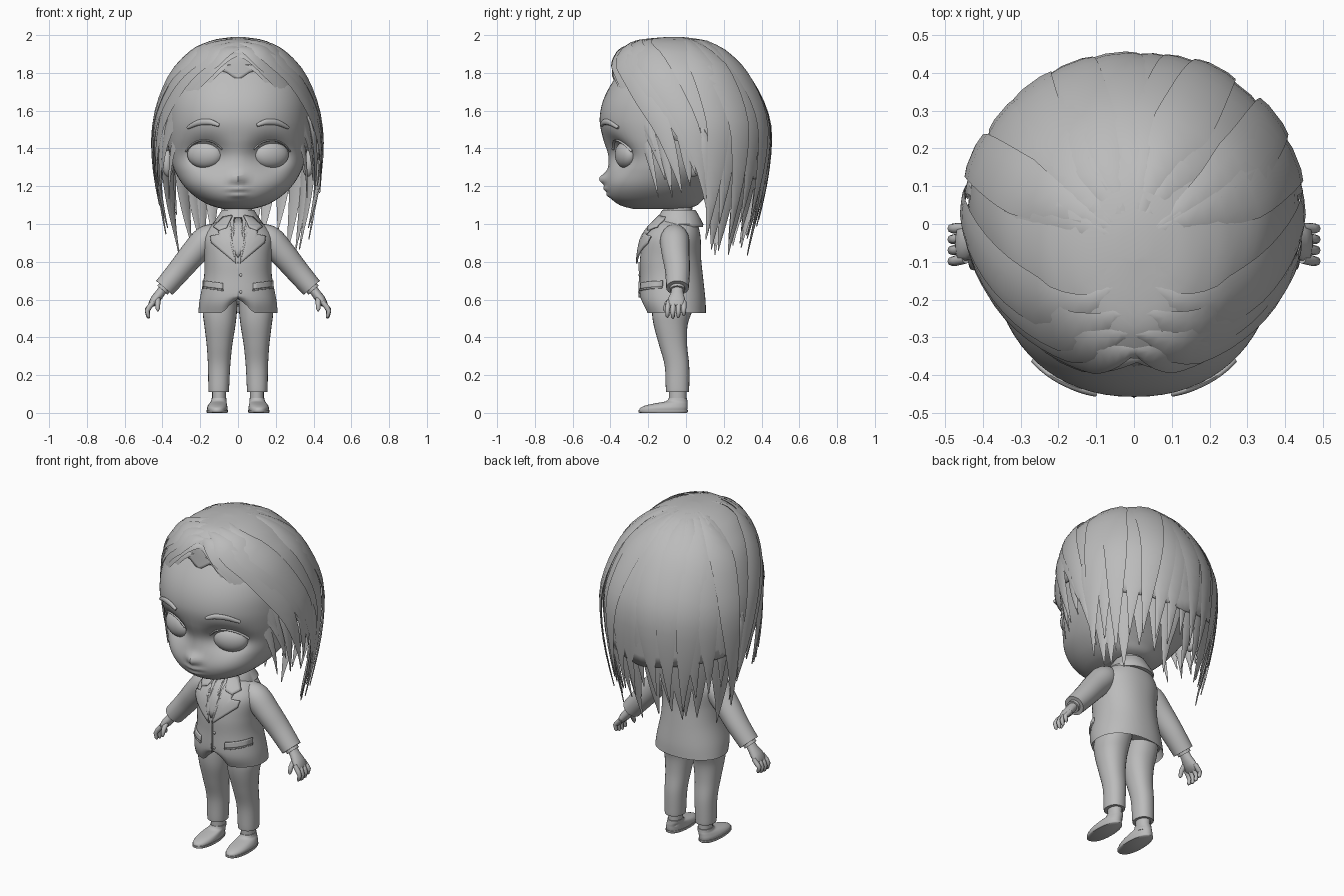
import bpy, bmesh, math, random
from mathutils import Vector
from math import sin, cos, pi, radians, exp

random.seed(4)
if "Cube" in bpy.data.objects:
    bpy.data.objects.remove(bpy.data.objects["Cube"])

GREY = (0.5, 0.5, 0.5, 1)
mat = bpy.data.materials.new("plain grey")
mat.use_nodes = True
mat.diffuse_color = GREY
mat.node_tree.nodes["Principled BSDF"].inputs["Base Color"].default_value = GREY
SIDES = (("left", 1), ("right", -1))


def finish(name, bm, angle=50):
    bmesh.ops.recalc_face_normals(bm, faces=bm.faces)
    mesh = bpy.data.meshes.new(name)
    bm.to_mesh(mesh)
    bm.free()
    mesh.materials.append(mat)
    ob = bpy.data.objects.new(name, mesh)
    bpy.context.collection.objects.link(ob)
    bpy.ops.object.select_all(action="DESELECT")
    ob.select_set(True)
    bpy.context.view_layer.objects.active = ob
    bpy.ops.object.shade_smooth_by_angle(angle=radians(angle))
    return ob


def skin(bm, rings, close_end=True):
    vs = [[bm.verts.new(p) for p in r] for r in rings]
    n = len(vs[0])
    for a, b in zip(vs, vs[1:]):
        for i in range(n):
            bm.faces.new((a[i], a[(i + 1) % n], b[(i + 1) % n], b[i]))
    bm.faces.new(vs[0])
    if close_end:
        bm.faces.new(vs[-1])


def dense(rows, k=5):
    """Catmull-Rom through rows of numbers."""
    out = []
    for i in range(len(rows) - 1):
        p = [rows[max(0, min(len(rows) - 1, i + d))] for d in (-1, 0, 1, 2)]
        for j in range(k):
            t = j / k
            out.append([b + 0.5 * t * (c - a + t * (2*a - 5*b + 4*c - d + t * (3*(b - c) + d - a)))
                        for a, b, c, d in zip(*p)])
    return out + [list(rows[-1])]


def at(rows, z):
    """Linear lookup in rows that rise with their first number."""
    if z <= rows[0][0]:
        return rows[0]
    for a, b in zip(rows, rows[1:]):
        if z <= b[0]:
            t = (z - a[0]) / max(1e-6, b[0] - a[0])
            return [u + (v - u) * t for u, v in zip(a, b)]
    return rows[-1]


def spow(v, e):
    return math.copysign(abs(v) ** e, v)


def loft(name, rows, n=32, power=2.2, deform=None, angle=50):
    """Rows are height, centre x, half width, front y, back y."""
    bm, rings = bmesh.new(), []
    for z, cx, rx, yf, yb in rows:
        ring = []
        for i in range(n):
            a = 2 * pi * i / n
            p = Vector((cx + rx * spow(sin(a), 2 / power),
                        (yf + yb) / 2 - (yb - yf) / 2 * spow(cos(a), 2 / power), z))
            ring.append(deform(p) if deform else p)
        rings.append(ring)
    skin(bm, rings)
    return finish(name, bm, angle)


def sweep(name, pts, sizes, normal, n=10, angle=50):
    """Tube along pts; sizes are (half width, half thickness)."""
    pts = [Vector(p) for p in pts]
    bm, rings = bmesh.new(), []
    for i, p in enumerate(pts):
        t = (pts[min(i + 1, len(pts) - 1)] - pts[max(i - 1, 0)]).normalized()
        nv = normal(p) if callable(normal) else Vector(normal)
        side = t.cross(nv).normalized()
        nv = side.cross(t)
        w, h = sizes[i]
        rings.append([p + side * w * cos(2*pi*k/n) + nv * h * sin(2*pi*k/n) for k in range(n)])
    skin(bm, rings)
    return finish(name, bm, angle)


def ball(name, loc, radii, turn=0):
    bm = bmesh.new()
    bmesh.ops.create_uvsphere(bm, u_segments=28, v_segments=16, radius=1)
    bmesh.ops.scale(bm, vec=radii, verts=bm.verts)
    ob = finish(name, bm)
    ob.location, ob.rotation_euler = loc, (0, 0, turn)


# Head with eye sockets, nose and lips
def face(p):
    if p.y < -0.1:
        g = lambda x, dx, z, dz: exp(-((abs(p.x) - x) / dx) ** 2 - ((p.z - z) / dz) ** 2)
        p.y += 0.085 * g(.175, .1, 1.37, .08) - 0.042 * g(0, .035, 1.24, .032)
        p.y -= 0.018 * g(0, .045, 1.185, .014) + 0.014 * g(0, .04, 1.152, .013)
    return p


HEAD = dense([(1.08, 0, .08, -.28, 0), (1.1, 0, .15, -.35, .06), (1.14, 0, .22, -.4, .1),
              (1.2, 0, .285, -.42, .16), (1.28, 0, .335, -.415, .25), (1.36, 0, .36, -.415, .3),
              (1.45, 0, .375, -.44, .34), (1.55, 0, .38, -.457, .36), (1.65, 0, .375, -.44, .36),
              (1.75, 0, .345, -.39, .32), (1.85, 0, .27, -.31, .24), (1.93, 0, .13, -.19, .1)], 8)
loft("head", HEAD, 72, 2.2, face)
loft("neck", [(.95, 0, .085, -.13, .05), (1.05, 0, .075, -.12, .03), (1.14, 0, .075, -.12, .04)], 24, 2)


def front_y(rows, x, z, power=2.2):
    _, cx, rx, yf, yb = at(rows, z)
    u = min(.98, abs(x - cx) / rx)
    return (yf + yb) / 2 - (yb - yf) / 2 * (1 - u ** power) ** (1 / power)


for side, s in SIDES:
    ball(side + "_eye", (s * .175, -.318, 1.367), (.097, .052, .072), s * radians(20))
    ball(side + "_ear", (s * .37, .04, 1.32), (.03, .045, .07), s * .3)
    brow = dense([(.1, 1.522), (.15, 1.54), (.21, 1.536), (.265, 1.51)], 4)
    sweep(side + "_eyebrow", [(s * x, front_y(HEAD, x, z) - .002, z) for x, z in brow],
          [(.006 + .01 * sin(pi * (i + 1) / 14), .01) for i in range(13)], (0, -1, 0))
    lash = dense([(.085, 1.395), (.13, 1.432), (.19, 1.442), (.24, 1.422), (.275, 1.385)], 4)
    sweep(side + "_upper_lid", [(s * x, face(Vector((x, front_y(HEAD, x, z), z))).y - .004, z)
                                for x, z in lash], [(.005, .008)] * len(lash), (0, -1, 0), 8)

# Jacket body, notched at the front of the hem
JACKET = dense([(.53, 0, .21, -.215, .105), (.6, 0, .203, -.243, .103), (.72, 0, .18, -.243, .09),
                (.82, 0, .178, -.243, .08), (.92, 0, .185, -.225, .078), (.98, 0, .155, -.19, .068),
                (1.02, 0, .105, -.15, .055), (1.05, 0, .07, -.12, .04)], 6)


def hem(p):
    if p.y < 0 and p.z < .62:
        p.z += max(0, 1 - abs(p.x) / .075) ** .7 * .075 * (.62 - p.z) / .09
    return p


loft("jacket", [(.57, 0, .19, -.19, .09)] + JACKET, 64, 2.2, hem)


def plate(name, outline, lift=.008, mirror=1):
    """Flat panel laid over the jacket front."""
    bm = bmesh.new()
    bm.faces.new([bm.verts.new((mirror * x, 0, z)) for x, z in outline])
    bmesh.ops.triangulate(bm, faces=bm.faces)
    bmesh.ops.subdivide_edges(bm, edges=bm.edges, cuts=4, use_grid_fill=True)
    for v in bm.verts:
        v.co.y = front_y(JACKET, v.co.x, v.co.z) - lift
    ob = finish(name, bm)
    mod = ob.modifiers.new("thickness", "SOLIDIFY")
    mod.thickness, mod.offset = .009, 0


plate("tie", [(-.02, 1.03), (.02, 1.03), (.013, .99), (.035, .88), (0, .82), (-.035, .88), (-.013, .99)], .012)
for side, s in SIDES:
    plate(side + "_lapel", [(.045, 1.03), (.105, .965), (.1, .945), (.145, .935), (.14, .9), (.01, .79),
                            (.03, .86), (.05, .95)], .017, s)
    plate(side + "_collar_tip", [(.03, 1.045), (.08, 1.035), (.13, .985), (.1, .965), (.06, .98)], .022, s)
    plate(side + "_pocket_flap", [(.08, .655), (.185, .668), (.185, .7), (.08, .687)], .008, s)
    plate(side + "_pocket_trim", [(.078, .645), (.187, .66), (.187, .668), (.078, .653)], .011, s)
plate("jacket_edge", [(-.003, .8), (.003, .8), (.003, .61), (-.003, .61)], .002)
for z in (.73, .64):
    ball("jacket_button", (.014, front_y(JACKET, 0, z) - .003, z), (.008, .005, .008))
loft("collar", [(.985, 0, .13, -.165, .09), (1.0, 0, .135, -.16, .092), (1.05, 0, .1, -.14, .065),
                (1.075, 0, .085, -.125, .05), (1.07, 0, .075, -.115, .04)], 32, 2)

# Sleeves, hands and legs
for side, s in SIDES:
    m = lambda rows: [(s * x, y, z) for x, y, z in rows]
    arm = dense([(.1, -.06, .955, .05), (.165, -.06, .92, .073), (.235, -.055, .845, .07),
                 (.31, -.045, .755, .063), (.39, -.045, .662, .057)], 5)
    sweep(side + "_sleeve", m([r[:3] for r in arm]), [(r[3], r[3] * 1.05) for r in arm], (0, -1, 0), 20)
    sweep(side + "_shirt_cuff", m([(.37, -.045, .685), (.4, -.046, .65)]), [(.036, .04)] * 2, (0, -1, 0), 16)
    sweep(side + "_palm", m([(.39, -.045, .665), (.415, -.047, .63), (.437, -.05, .602), (.458, -.052, .575),
                             (.465, -.052, .565)]),
          [(.024, .03), (.025, .034), (.026, .046), (.018, .048), (.01, .04)], (0, -1, 0), 14)
    for i in range(4):
        y, drop = -.092 + i * .027, (.005, 0, .004, .014)[i]
        sweep(side + "_finger", m([(.445, y, .59), (.47, y * 1.05, .56), (.481, y * 1.07, .535 + drop),
                                   (.475, y * 1.07, .508 + drop), (.47, y * 1.07, .5 + drop)]),
              [(.013, .013), (.014, .014), (.0125, .0125), (.01, .01), (.004, .004)], (0, -1, 0), 8)
    sweep(side + "_thumb", m([(.425, -.07, .61), (.425, -.1, .58), (.425, -.112, .55), (.424, -.113, .538)]),
          [(.014, .014), (.014, .014), (.011, .011), (.004, .004)], (1, 0, 0), 8)

    c = lambda rows: [(z, s * x, w, f, b) for z, x, w, f, b in rows]
    loft(side + "_trouser_leg", c(dense([(.11, .102, .053, -.105, .015), (.13, .102, .055, -.107, .017),
         (.25, .1, .059, -.113, .017), (.36, .098, .068, -.143, .006), (.46, .096, .082, -.17, .008),
         (.53, .096, .09, -.18, .03), (.6, .09, .088, -.18, .06)])), 28)
    loft(side + "_ankle", c([(.04, .1, .037, -.09, .002), (.12, .1, .037, -.09, .002)]), 16, 2)
    loft(side + "_sole", c([(0, .11, .053, -.245, .005), (.004, .11, .056, -.252, .01),
                            (.015, .11, .056, -.252, .01)]), 32)
    loft(side + "_shoe", c(dense([(.014, .11, .053, -.248, .006), (.028, .11, .054, -.24, .008),
         (.042, .108, .05, -.205, .008), (.053, .105, .045, -.15, .008), (.062, .102, .041, -.105, .007),
         (.078, .1, .04, -.092, .006)], 3)), 32)

# Hair volume: height, centre y, half width, half depth
HAIR = dense([(.8, .02, .37, .33), (.9, .02, .385, .35), (1.1, .03, .42, .385), (1.3, .04, .44, .405),
              (1.5, .04, .44, .41), (1.65, .01, .41, .395), (1.8, -.03, .35, .345), (1.9, -.07, .26, .29),
              (1.94, -.08, .2, .24), (1.97, -.08, .13, .17), (1.985, -.06, .02, .03)], 5)


def hair(a, z, scale=1.0):
    _, cy, rx, ry = at(HAIR, z)
    return Vector((scale * rx * sin(radians(a)), cy - scale * ry * cos(radians(a)), z))


# Scalp cap with a hairline that drops toward the back
LINE = [(0, 1.76), (12, 1.81), (32, 1.8), (50, 1.7), (65, 1.47), (85, 1.42), (110, 1.28), (180, 1.2)]
bm, rings = bmesh.new(), []
for j in range(21):
    t = max(.03, j / 20) ** 1.7
    rings.append([hair(a, 1.985 - (1.985 - at(LINE, min(a, 360 - a))[1]) * t, .975) for a in range(0, 360, 5)])
skin(bm, rings, False)
mod = finish("hair_cap", bm).modifiers.new("thickness", "SOLIDIFY")
mod.thickness, mod.offset = .012, 0


def lock(name, a0, a1, z0, z1, width, scale=1.0, bend=.7, drop=2.0):
    """Tapered blade that rises out of the scalp and follows the hair volume."""
    pts, sizes = [], []
    for i in range(19):
        t = i / 18
        pts.append(hair(a0 + (a1 - a0) * t ** bend, z0 - (z0 - z1) * t ** drop,
                        scale - .02 * t ** 4 - .05 * (1 - t) ** 8))
        sizes.append((max(.002, width * min(1, .12 + 2.6 * t) * (1 - t ** 3.4)),
                      .003 + .013 * (1 - t) * min(1, .1 + 3 * t)))
    sweep(name, pts, sizes, lambda p: (p - Vector((0, 0, min(p.z, 1.5)))).normalized(), 6, 35)


# Swept front locks on each side of the parting
for side, s in SIDES:
    for a0, a1, z0, z1, w, k in ((-4, 62, 1.85, 1.16, .045, 1.0), (-8, 68, 1.9, 1.24, .07, 1.01),
                                 (-6, 60, 1.93, 1.42, .07, 1.02), (0, 82, 1.955, 1.13, .075, 1.03),
                                 (10, 92, 1.97, 1.24, .08, 1.02), (30, 102, 1.978, 1.08, .075, 1.02)):
        lock(side + "_front_lock", s * a0, s * a1, z0, z1 + random.uniform(-.04, .04), w,
             k + random.uniform(-.01, .015))
    lock(side + "_side_wisp", s * 60, s * 74, 1.6, 1.14, .03, 1.0, 1, 1.2)
    lock(side + "_ear_wisp", s * 78, s * 88, 1.6, 1.2, .035, .99, 1, 1.2)
    lock(side + "_long_wisp", s * 95, s * 106, 1.55, .98, .04, .99, 1, 1.2)

# Long back locks in two layers
for i in range(15):
    a = 104 + i * 10.8
    lock("back_lock", a + random.uniform(-25, 25), a, 1.982, random.uniform(.9, 1.1), .082,
         random.uniform(.985, 1.035), .6, 1.8)
for i in range(14):
    a = 110 + i * 10.8
    lock("under_lock", a, a + random.uniform(-6, 6), 1.6, random.uniform(.83, .98), .06, .94, 1, 1.3)
